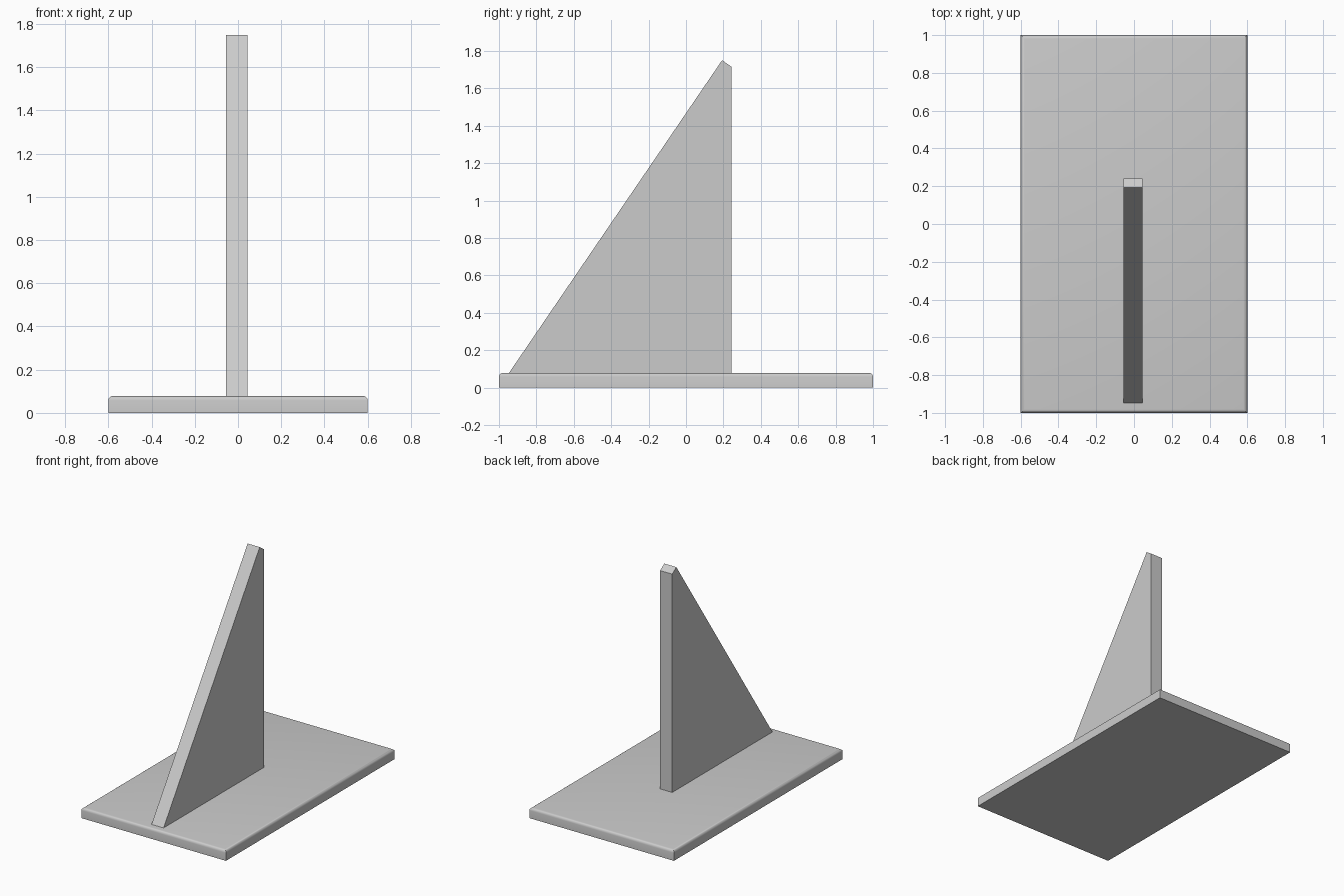
import bpy, bmesh
from mathutils import Matrix

cube = bpy.data.objects.get("Cube")
if cube:
    bpy.data.objects.remove(cube, do_unlink=True)

grey = bpy.data.materials.new("light_grey")
grey.use_nodes = True
colour = (0.6, 0.6, 0.6, 1)
grey.diffuse_color = colour
grey.node_tree.nodes["Principled BSDF"].inputs["Base Color"].default_value = colour


def add_object(name, bm):
    bmesh.ops.recalc_face_normals(bm, faces=bm.faces)
    mesh = bpy.data.meshes.new(name)
    bm.to_mesh(mesh)
    bm.free()
    mesh.materials.append(grey)
    obj = bpy.data.objects.new(name, mesh)
    bpy.context.collection.objects.link(obj)
    return obj


# Base plate: a slab with its top rim rounded
HEIGHT = 0.078
bm = bmesh.new()
bmesh.ops.create_cube(bm, size=1, matrix=Matrix.Translation((0, 0, HEIGHT / 2))
                      @ Matrix.Diagonal((1.2, 2, HEIGHT, 1)))
rim = [e for e in bm.edges if all(v.co.z > HEIGHT / 2 for v in e.verts)]
bmesh.ops.bevel(bm, geom=rim, offset=0.02, segments=4, profile=0.5, affect='EDGES')
plate = add_object("base_plate", bm)
bpy.ops.object.select_all(action='DESELECT')
plate.select_set(True)
bpy.context.view_layer.objects.active = plate
bpy.ops.object.shade_smooth_by_angle(angle=0.6)

# Upright fin: side profile (y, z) extruded across its thickness
profile = [(-0.95, HEIGHT - 0.005), (0.242, HEIGHT - 0.005), (0.242, 1.716), (0.193, 1.75)]
bm = bmesh.new()
side = bm.faces.new([bm.verts.new((-0.055, y, z)) for y, z in profile])
extruded = bmesh.ops.extrude_face_region(bm, geom=[side])["geom"]
bmesh.ops.translate(bm, vec=(0.1, 0, 0),
                    verts=[g for g in extruded if isinstance(g, bmesh.types.BMVert)])
add_object("upright_fin", bm)
